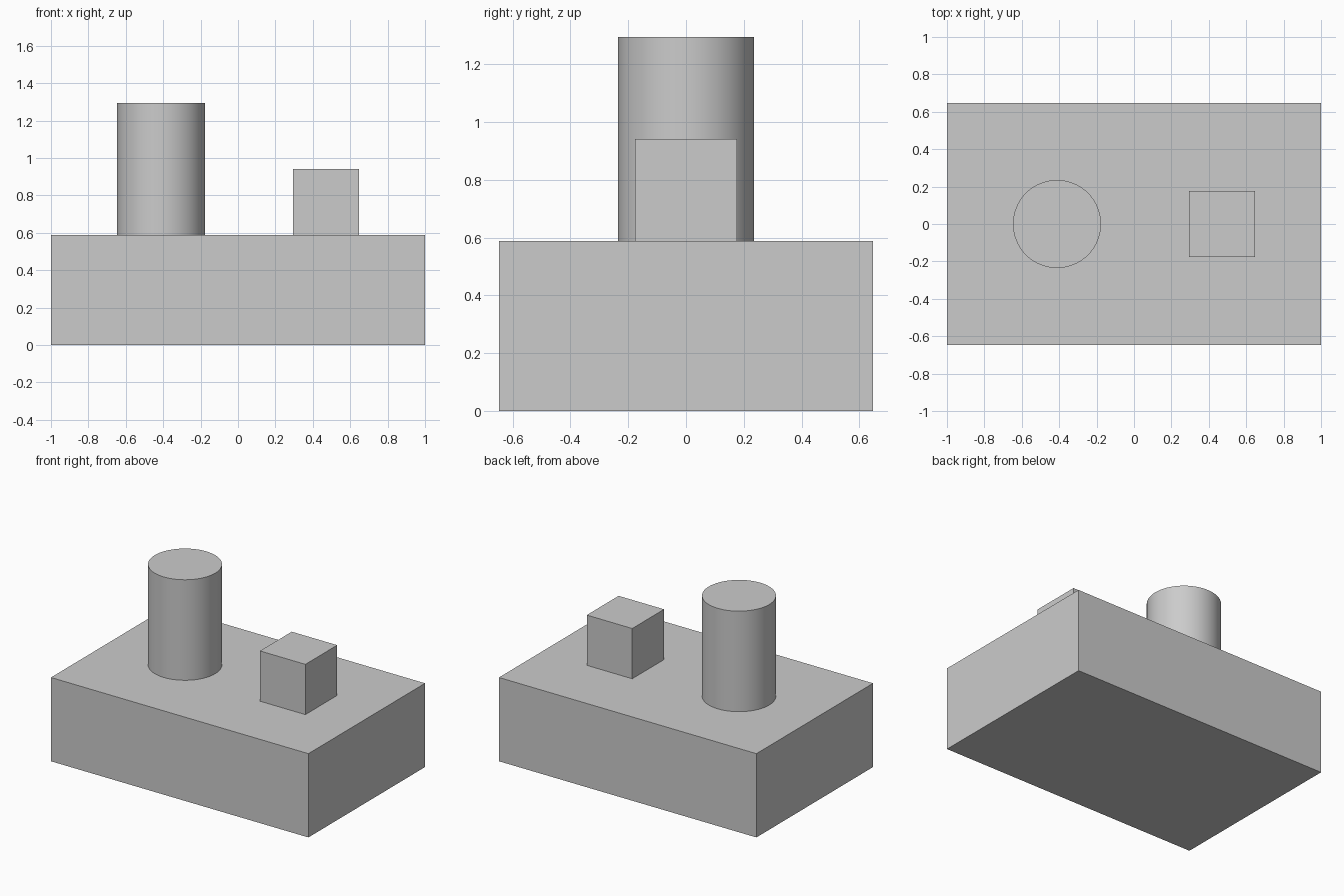
import bpy
import math

cube = bpy.data.objects.get("Cube")
if cube:
    bpy.data.objects.remove(cube, do_unlink=True)

# Single plain grey
grey = bpy.data.materials.new("light_grey")
grey.use_nodes = True
colour = (0.6, 0.6, 0.6, 1)
grey.diffuse_color = colour
grey.node_tree.nodes["Principled BSDF"].inputs["Base Color"].default_value = colour

# The proportions are whole multiples of one unit
U = 2 / 34
BASE_TOP = 10 * U


def finish(name):
    obj = bpy.context.object
    obj.name = name
    obj.data.name = name
    obj.data.materials.append(grey)
    return obj


def box(name, size, x, bottom):
    bpy.ops.mesh.primitive_cube_add(size=1, location=(x, 0, bottom + size[2] / 2))
    bpy.context.object.scale = size
    bpy.ops.object.transform_apply(location=False, rotation=False, scale=True)
    return finish(name)


# Wide slab
box("base_block", (34 * U, 22 * U, BASE_TOP), 0, 0)

# Small cube standing on the left half
box("small_cube", (6 * U, 6 * U, 6 * U), 8 * U, BASE_TOP)

# Tall round post standing on the right half
height = 12 * U
bpy.ops.mesh.primitive_cylinder_add(vertices=64, radius=4 * U, depth=height,
                                    location=(-7 * U, 0, BASE_TOP + height / 2))
finish("round_post")
bpy.ops.object.shade_smooth_by_angle(angle=math.radians(30))
